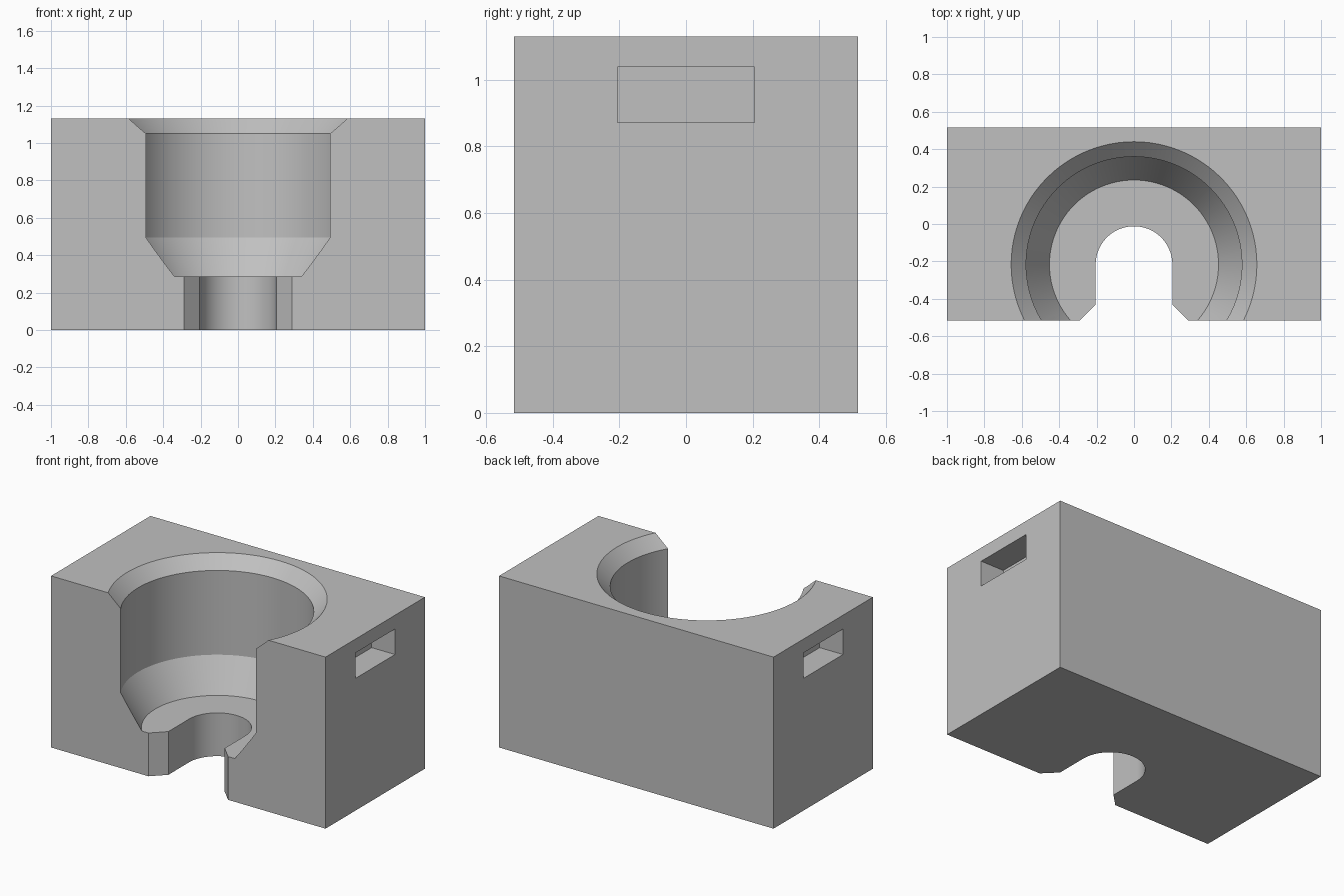
import bpy, bmesh
from math import sin, cos, pi, radians

if "Cube" in bpy.data.objects:
    bpy.data.objects.remove(bpy.data.objects["Cube"], do_unlink=True)

WIDTH, DEPTH, HEIGHT = 2.0, 1.034, 1.13
BOWL_Y = -0.217      # shared axis of bowl and slot
FLOOR_Z = 0.285
SEGMENTS = 96

grey = bpy.data.materials.new("plain grey")
grey.use_nodes = True
colour = (0.53, 0.53, 0.53, 1)
grey.diffuse_color = colour
grey.node_tree.nodes["Principled BSDF"].inputs["Base Color"].default_value = colour


def finish(name, bm):
    bmesh.ops.recalc_face_normals(bm, faces=bm.faces)
    mesh = bpy.data.meshes.new(name)
    bm.to_mesh(mesh)
    bm.free()
    mesh.materials.append(grey)
    obj = bpy.data.objects.new(name, mesh)
    bpy.context.collection.objects.link(obj)
    return obj


def box(name, size, centre):
    bm = bmesh.new()
    bmesh.ops.create_cube(bm, size=1)
    bmesh.ops.scale(bm, vec=size, verts=bm.verts)
    bmesh.ops.translate(bm, vec=centre, verts=bm.verts)
    return finish(name, bm)


def lathe(name, profile, y):
    bm = bmesh.new()
    rings = [[bm.verts.new((r * cos(2 * pi * i / SEGMENTS), y + r * sin(2 * pi * i / SEGMENTS), z))
              for i in range(SEGMENTS)] for r, z in profile]
    for low, high in zip(rings, rings[1:]):
        for i in range(SEGMENTS):
            j = (i + 1) % SEGMENTS
            bm.faces.new((low[i], low[j], high[j], high[i]))
    bm.faces.new(rings[0])
    bm.faces.new(rings[-1])
    return finish(name, bm)


def prism(name, outline, z0, z1):
    bm = bmesh.new()
    face = bm.faces.new([bm.verts.new((x, y, z0)) for x, y in outline])
    top = bmesh.ops.extrude_face_region(bm, geom=[face])["geom"]
    bmesh.ops.translate(bm, vec=(0, 0, z1 - z0),
                        verts=[v for v in top if isinstance(v, bmesh.types.BMVert)])
    return finish(name, bm)


# Main block
block = box("holder_block", (WIDTH, DEPTH, HEIGHT), (0, 0, HEIGHT / 2))

# Bowl with tapered bottom and flared rim, carried past the top
bowl = lathe("bowl_cutter", [(0.452, FLOOR_Z), (0.577, 0.495), (0.577, 1.05), (0.737, 1.21)], BOWL_Y)

# Open slot with a round end and a flared mouth, carried past the front
half, flare, over = 0.205, 0.085, 0.1
front = -DEPTH / 2
arc = [(half * cos(pi * i / 48), BOWL_Y + half * sin(pi * i / 48)) for i in range(49)]
mouth = [(-half, front + flare), (-half - flare - over, front - over),
         (half + flare + over, front - over), (half, front + flare)]
slot = prism("slot_cutter", arc + mouth, -0.1, FLOOR_Z + 0.1)

# Shallow pocket in each end
cutters = [bowl, slot]
pocket_depth = 0.17
for side, label in ((1, "left"), (-1, "right")):
    cutters.append(box(label + "_pocket_cutter", (2 * pocket_depth, 0.412, 0.168),
                       (side * WIDTH / 2, 0, 0.955)))

# Cut the block and discard the cutters
bpy.ops.object.select_all(action="DESELECT")
bpy.context.view_layer.objects.active = block
block.select_set(True)
for cutter in cutters:
    cutter.hide_render = True
    mod = block.modifiers.new("cut", "BOOLEAN")
    mod.operation = "DIFFERENCE"
    mod.solver = "EXACT"
    mod.object = cutter
    bpy.ops.object.modifier_apply(modifier=mod.name)
    bpy.data.objects.remove(cutter, do_unlink=True)

bpy.ops.object.shade_smooth_by_angle(angle=radians(20))
